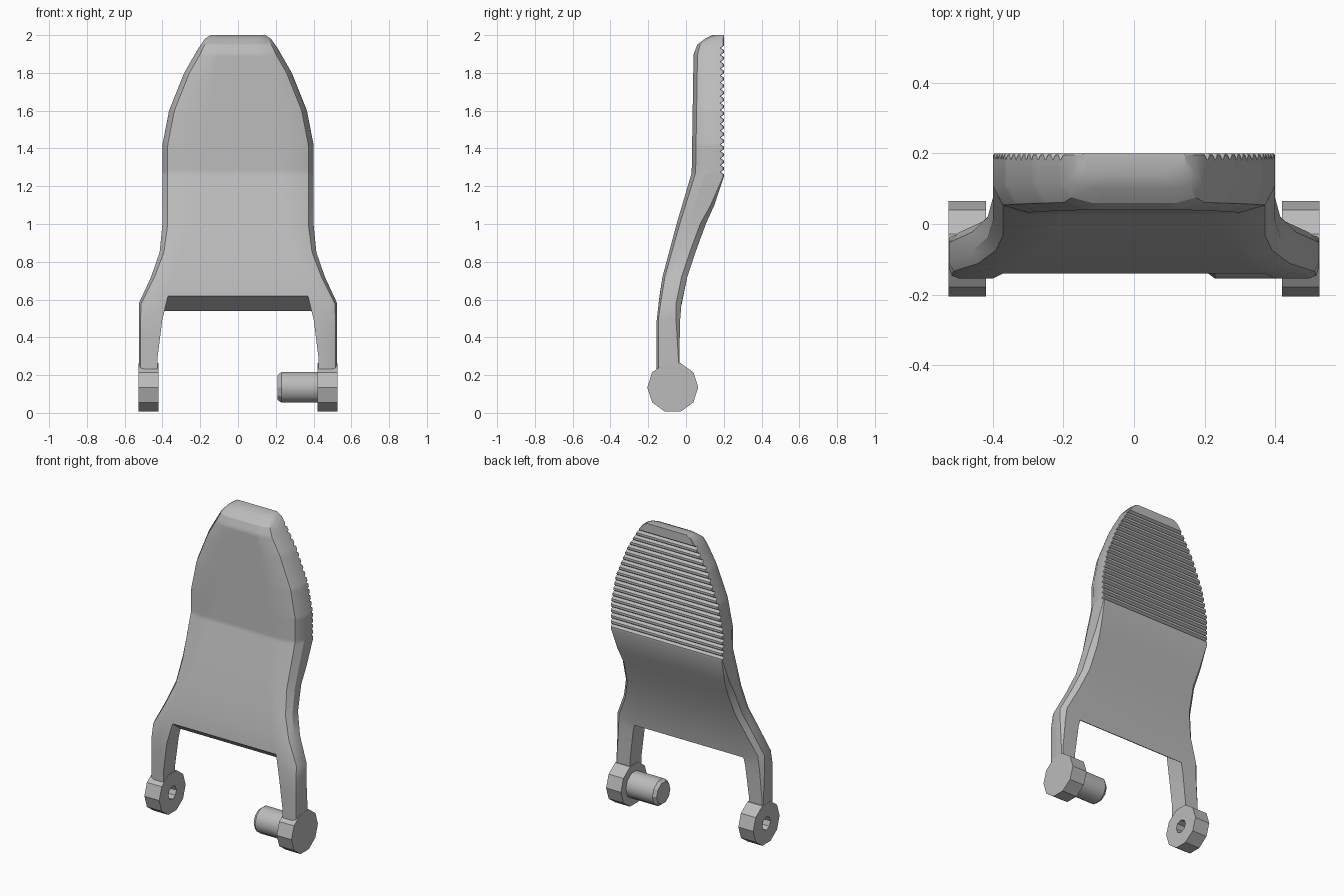
import bpy, bmesh, math
from mathutils import Matrix

old = bpy.data.objects.get("Cube")
if old:
    bpy.data.objects.remove(old, do_unlink=True)

grey = bpy.data.materials.new("plain grey")
grey.use_nodes = True
colour = (0.5, 0.5, 0.5, 1)
grey.diffuse_color = colour
grey.node_tree.nodes["Principled BSDF"].inputs["Base Color"].default_value = colour


def finish(bm, name, angle=28):
    bmesh.ops.recalc_face_normals(bm, faces=bm.faces)
    mesh = bpy.data.meshes.new(name)
    bm.to_mesh(mesh)
    bm.free()
    mesh.materials.append(grey)
    obj = bpy.data.objects.new(name, mesh)
    bpy.context.collection.objects.link(obj)
    bpy.ops.object.select_all(action='DESELECT')
    bpy.context.view_layer.objects.active = obj
    obj.select_set(True)
    bpy.ops.object.shade_smooth_by_angle(angle=math.radians(angle))
    return obj


def curve(keys):
    """Piecewise linear function of height."""
    def value(z):
        if z <= keys[0][0]:
            return keys[0][1]
        for (a, p), (b, q) in zip(keys, keys[1:]):
            if z <= b:
                return p + (q - p) * (z - a) / (b - a)
        return keys[-1][1]
    return value


# Lever outline by height
half_width = curve([(.58, .525), (.72, .46), (.85, .415), (1, .4), (1.42, .4), (1.6, .365),
                    (1.8, .285), (1.93, .21), (1.98, .175), (2, .145)])
front = curve([(.2, -.155), (.5, -.155), (.7, -.13), (1, -.05), (1.27, .03),
               (1.9, .04), (1.95, .06), (1.98, .1), (2, .14)])
back = curve([(.3, -.035), (.55, -.03), (.7, 0), (.85, .05), (1, .105), (1.1, .15), (1.25, .2)])
inner = curve([(.3, .425), (.5, .4), (.62, .37), (1, .25), (1.8, .12), (2, .08)])
round_x = curve([(.5, .03), (.6, .05), (1, .1), (1.9, .1), (2, .05)])
round_y = curve([(.5, .03), (.6, .04), (1.3, .075), (1.9, .075), (2, .03)])
back_cut = curve([(.3, .006), (.6, .03), (1, .03), (1.25, .004)])

lever = bmesh.new()


def half_ring(side, z, groove=0, slant=0):
    """Section of one side, from the inner front round to the inner back."""
    w, f, b = half_width(z), front(z), back(z) - groove
    rx, ry, cut = round_x(z), round_y(z), back_cut(z)
    points = [(inner(z + slant), front(z + slant), z + slant),
              (w - rx, f, z), (w - .28 * rx, f + .28 * ry, z), (w, f + ry, z),
              (w, b - cut, z), (w - cut, b, z),
              (inner(z - slant), back(z - slant) - groove, z - slant)]
    return [lever.verts.new((side * x, y, h)) for x, y, h in points]


def bridge(a, b):
    n = len(a)
    for i in range(n):
        j = (i + 1) % n
        lever.faces.new((a[i], a[j], b[j], b[i]))


# Body levels, with V grooves across the upper back
levels = {z: 0 for z in (.72, .85, 1, 1.1, 1.25, 1.95, 1.98, 2)}
grooves, start, pitch = 19, 1.275, .0365
for k in range(grooves):
    z = start + k * pitch
    for offset, depth in ((-.011, 0), (0, .016), (.011, 0)):
        levels[round(z + offset, 4)] = depth

base = {s: half_ring(s, .58, 0, .04) for s in (1, -1)}
ring = base[1] + base[-1][::-1]
for z in sorted(levels):
    upper = [half_ring(s, z, levels[z]) for s in (1, -1)]
    upper = upper[0] + upper[1][::-1]
    bridge(ring, upper)
    ring = upper
lever.faces.new(ring)

# Sloping underside between the arms
lever.faces.new((base[1][0], base[1][-1], base[-1][-1], base[-1][0]))

# Arms grow down from the body
for side in (1, -1):
    ring = base[side]
    for z in (.49, .4, .3, .2):
        lower = half_ring(side, z)
        bridge(ring, lower)
        ring = lower
    lever.faces.new(ring)
finish(lever, "lever_body_and_arms")

pivot_y, pivot_z = -.07, .135


def rod(x1, x2, radius, sides, end_radius=None):
    """Cylinder along x through the pivot axis."""
    bm = bmesh.new()
    bmesh.ops.create_cone(bm, cap_ends=True, segments=sides, radius1=radius,
                          radius2=end_radius or radius, depth=abs(x2 - x1))
    turn = Matrix.Rotation(math.copysign(math.pi / 2, x2 - x1), 4, 'Y')
    place = Matrix.Translation(((x1 + x2) / 2, pivot_y, pivot_z))
    bmesh.ops.transform(bm, matrix=place @ turn, verts=bm.verts)
    return bm


# Pivot lugs
left_lug = finish(rod(.42, .526, .135, 10), "left_pivot_lug")
right_lug = finish(rod(-.42, -.526, .135, 10), "right_pivot_lug")

# Through hole in the right lug
cutter = finish(rod(-.3, -.6, .042, 8), "hole_cutter")
cutter.hide_render = True
cutter.hide_viewport = True
hole = right_lug.modifiers.new("hole", 'BOOLEAN')
hole.object = cutter
hole.solver = 'EXACT'

# Pivot pin with a bevelled tip
finish(rod(.43, .23, .085, 10), "pivot_pin", 40)
finish(rod(.23, .21, .085, 10, .07), "pivot_pin_tip")
